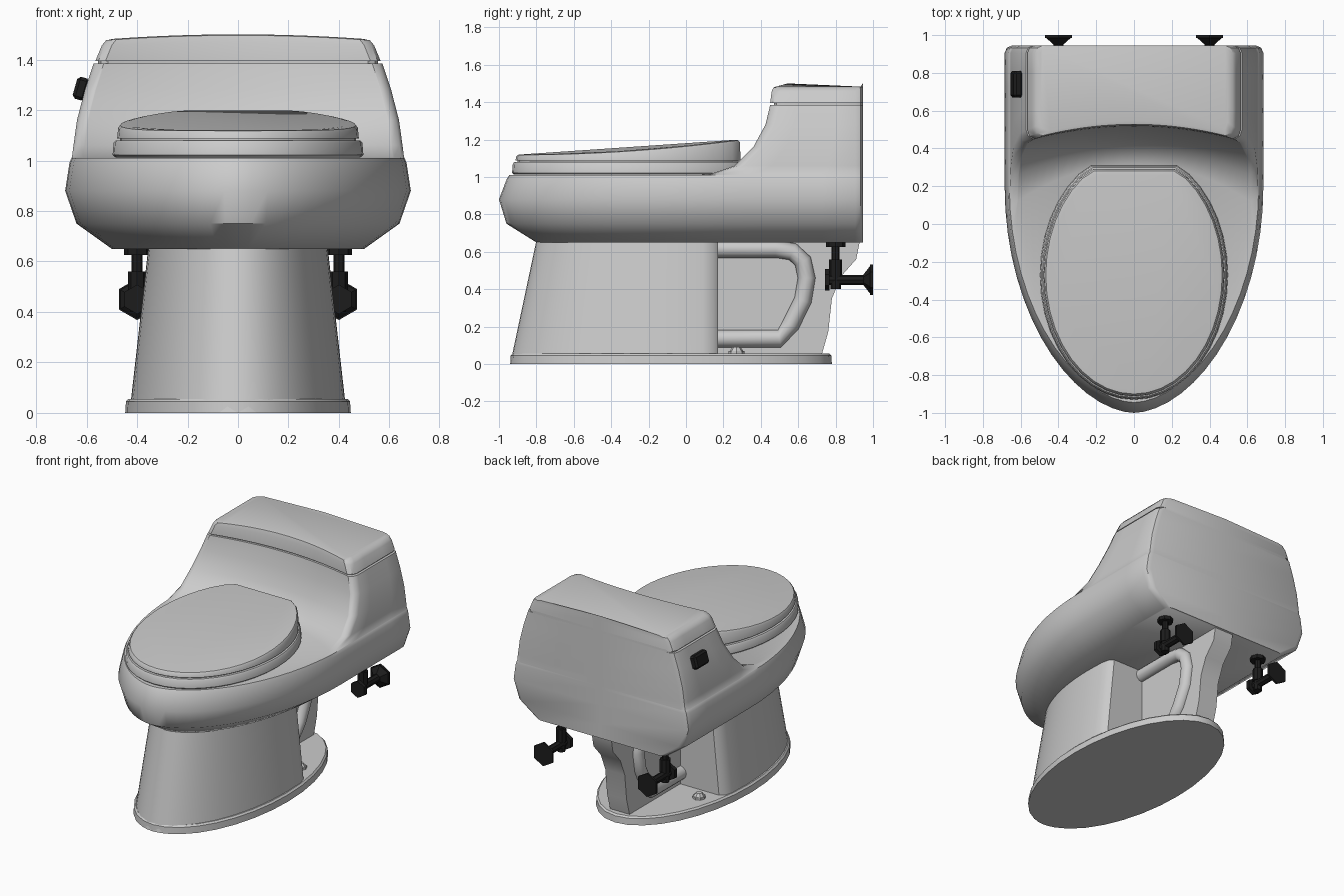
import bpy, bmesh, math
from mathutils import Vector, Matrix

cube = bpy.data.objects.get("Cube")
if cube:
    bpy.data.objects.remove(cube, do_unlink=True)


def material(name, value, rough):
    m = bpy.data.materials.new(name)
    m.use_nodes = True
    color = (value, value, value, 1)
    m.diffuse_color = color
    bsdf = m.node_tree.nodes["Principled BSDF"]
    bsdf.inputs["Base Color"].default_value = color
    bsdf.inputs["Roughness"].default_value = rough
    return m


CERAMIC = material("light_grey_ceramic", 0.6, 0.4)
BLACK = material("black_fittings", 0.012, 0.5)


def finish(name, bm, mat, angle=35):
    bmesh.ops.remove_doubles(bm, verts=bm.verts, dist=0.0005)
    bmesh.ops.recalc_face_normals(bm, faces=bm.faces)
    me = bpy.data.meshes.new(name)
    bm.to_mesh(me)
    bm.free()
    ob = bpy.data.objects.new(name, me)
    bpy.context.collection.objects.link(ob)
    me.materials.append(mat)
    bpy.ops.object.select_all(action='DESELECT')
    ob.select_set(True)
    bpy.context.view_layer.objects.active = ob
    bpy.ops.object.shade_smooth_by_angle(angle=math.radians(angle))
    return ob


def loft(name, rings, mat, angle=35):
    """Skin a stack of closed rings and cap both ends."""
    bm = bmesh.new()
    loops = [[bm.verts.new(p) for p in r] for r in rings]
    for a, b in zip(loops, loops[1:]):
        for i in range(len(a)):
            j = (i + 1) % len(a)
            bm.faces.new((a[i], a[j], b[j], b[i]))
    bm.faces.new(loops[0][::-1])
    bm.faces.new(loops[-1])
    return finish(name, bm, mat, angle)


def mirrored(half):
    return half + [(-x, y, z) for x, y, z in half[-2:0:-1]]


# Body outlines: front arc, straight side, rounded back corner
ARC, SIDE, BACK = 14, 5, 0.945


def close_back(pts, z, w, y0):
    for i in range(1, SIDE):
        pts.append((w, y0 + (BACK - 0.04 - y0) * i / (SIDE - 1), z))
    pts += [(w - 0.012, BACK - 0.012, z), (w - 0.04, BACK, z), (0, BACK, z)]
    return mirrored(pts)


def bowl_ring(z, w, front):
    pts = []
    for i in range(ARC + 2):
        a = math.pi / 2 * i / (ARC + 1)
        pts.append((w * math.sin(a) ** 1.12, 0.2 - (0.2 - front) * math.cos(a), z))
    return close_back(pts, z, w, 0.2)


def tank_ring(z, w, mid, side):
    pts = []
    for i in range(ARC):
        u = math.sin(math.pi / 2 * i / (ARC - 1))
        pts.append(((w - 0.04) * u, mid + (side - mid) * u * u, z))
    pts += [(w - 0.012, side + 0.015, z), (w, side + 0.05, z)]
    return close_back(pts, z, w, side + 0.05)


loft("bowl_and_tank", [
    bowl_ring(0.65, 0.50, -0.80), bowl_ring(0.75, 0.64, -0.96),
    bowl_ring(0.88, 0.685, -1.0), bowl_ring(0.99, 0.668, -0.958),
    bowl_ring(1.01, 0.66, -0.945),
    tank_ring(1.012, 0.658, 0.32, 0.12), tank_ring(1.06, 0.652, 0.40, 0.26),
    tank_ring(1.16, 0.638, 0.455, 0.36), tank_ring(1.28, 0.607, 0.495, 0.425),
    tank_ring(1.385, 0.572, 0.515, 0.45)], CERAMIC, 40)

# Tank lid with a gently crowned top over a recessed seam
def crowned(z, w, mid, side, crown):
    return [(x, y, z + crown * (1 - (x / 0.55) ** 2))
            for x, y, _ in tank_ring(z, w, mid, side)]


loft("tank_seam", [tank_ring(z, 0.555, 0.53, 0.47) for z in (1.38, 1.4)], CERAMIC)
loft("tank_lid", [tank_ring(1.395, 0.565, 0.515, 0.45),
                  crowned(1.455, 0.54, 0.52, 0.458, 0.012),
                  crowned(1.474, 0.523, 0.528, 0.468, 0.022),
                  crowned(1.478, 0.495, 0.545, 0.49, 0.022)], CERAMIC, 40)


# Seat and cover: ovals cut straight at the hinge
def seat_ring(z, inset, lift=0):
    pts = []
    for i in range(40):
        a = 2 * math.pi * i / 40
        y = min(-0.27 - (0.66 - inset) * math.cos(a), 0.31 - inset)
        rise = lift * max(0, (y + 0.9) / 1.15) ** 2
        pts.append(((0.497 - inset) * math.sin(a), y, z + rise))
    return pts


loft("seat", [seat_ring(1.012, 0.012), seat_ring(1.022, 0), seat_ring(1.07, 0.004),
              seat_ring(1.08, 0.012)], CERAMIC)
loft("seat_seam", [seat_ring(1.075, 0.03), seat_ring(1.095, 0.03)], CERAMIC)
loft("seat_cover", [seat_ring(1.088, 0.018), seat_ring(1.108, 0.022, 0.072),
                    seat_ring(1.118, 0.03, 0.074), seat_ring(1.121, 0.05, 0.076)], CERAMIC)


# Pedestal: tapering oval with a flat back
def pedestal_ring(z, w, front):
    pts = []
    for i in range(17):
        a = math.pi / 2 * i / 16
        pts.append((w * math.sin(a), -0.06 - (-0.06 - front) * math.cos(a), z))
    pts += [(w * 0.99, 0.09, z), (w * 0.95, 0.145, z), (w * 0.88, 0.17, z), (0, 0.17, z)]
    return mirrored(pts)


loft("pedestal", [pedestal_ring(0, 0.43, -0.94), pedestal_ring(0.66, 0.355, -0.80)], CERAMIC)


# Foot plate
def foot_ring(z, inset):
    return [((0.447 - inset) * math.sin(a), -0.08 - (0.86 - inset) * math.cos(a), z)
            for a in (2 * math.pi * i / 32 for i in range(32))]


loft("foot_plate", [foot_ring(0, 0), foot_ring(0.045, 0.003), foot_ring(0.056, 0.014)], CERAMIC)

# Rear web between pedestal and tank
profile = [(0.15, 0.03), (0.72, 0.03), (0.76, 0.17), (0.78, 0.35), (0.83, 0.47),
           (0.91, 0.56), (0.93, 0.66), (0.15, 0.66)]
loft("rear_web", [[(x, y, z) for y, z in profile] for x in (-0.075, 0.075)], CERAMIC)


# Trapway tube in relief on each side of the web
def trapway(name, x):
    path = [Vector((x, y, z)) for y, z in [
        (0.14, 0.615), (0.48, 0.615), (0.57, 0.60), (0.625, 0.55), (0.645, 0.46),
        (0.625, 0.34), (0.56, 0.21), (0.50, 0.135), (0.14, 0.135)]]
    rings = []
    for i, p in enumerate(path):
        t = (path[min(i + 1, len(path) - 1)] - path[max(i - 1, 0)]).normalized()
        n = t.cross(Vector((1, 0, 0)))
        rings.append([p + 0.047 * (math.cos(a) * n + math.sin(a) * Vector((1, 0, 0)))
                      for a in (math.pi / 6 * k for k in range(12))])
    loft(name, rings, CERAMIC, 45)


def rod(bm, start, end, r1, r2=None, sides=8):
    """Add a straight rod or cone between two points."""
    a, b = Vector(start), Vector(end)
    rot = (b - a).to_track_quat('Z', 'Y').to_matrix().to_4x4()
    bmesh.ops.create_cone(bm, cap_ends=True, segments=sides, radius1=r1,
                          radius2=r1 if r2 is None else r2, depth=(b - a).length,
                          matrix=Matrix.Translation((a + b) / 2) @ rot)


def separate_finish(name, bm, mat):
    finish(name, bm, mat, 30)


for label, s in (("left", 1), ("right", -1)):
    trapway(label + "_trapway", 0.075 * s)

    # Floor bolt cap
    bm = bmesh.new()
    rod(bm, (0.29 * s, 0.27, 0.05), (0.29 * s, 0.27, 0.07), 0.042)
    rod(bm, (0.29 * s, 0.27, 0.07), (0.29 * s, 0.27, 0.092), 0.036, 0.02)
    separate_finish(label + "_bolt_cap", bm, CERAMIC)

    # Water valve: collar, stem, body, wall pipe, flange, handle
    bm = bmesh.new()
    x, y, z = 0.4 * s, 0.8, 0.45
    rod(bm, (x, y, 0.625), (x, y, 0.652), 0.052)
    rod(bm, (x, y, 0.55), (x, y, 0.63), 0.022)
    rod(bm, (x, y, 0.47), (x, y, 0.56), 0.035)
    rod(bm, (x, y, 0.40), (x, y, 0.48), 0.028)
    rod(bm, (x, 0.76, z), (x, 0.96, z), 0.027)
    rod(bm, (x, 0.95, z), (x, 0.985, z), 0.03, 0.075, 6)
    rod(bm, (x, 0.985, z), (x, 1.0, z), 0.082, None, 6)
    rod(bm, (x, 0.742, z), (x, 0.768, z), 0.058, None, 6)
    separate_finish(label + "_water_valve", bm, BLACK)

# Flush button on the sloping tank side
bm = bmesh.new()
bmesh.ops.create_cube(bm, size=1, matrix=Matrix.Translation((-0.622, 0.74, 1.285))
                      @ Matrix.Rotation(math.radians(16), 4, 'Y')
                      @ Matrix.Diagonal((0.05, 0.14, 0.09, 1)))
bmesh.ops.bevel(bm, geom=bm.edges[:], offset=0.012, segments=1, affect='EDGES')
separate_finish("flush_button", bm, BLACK)
